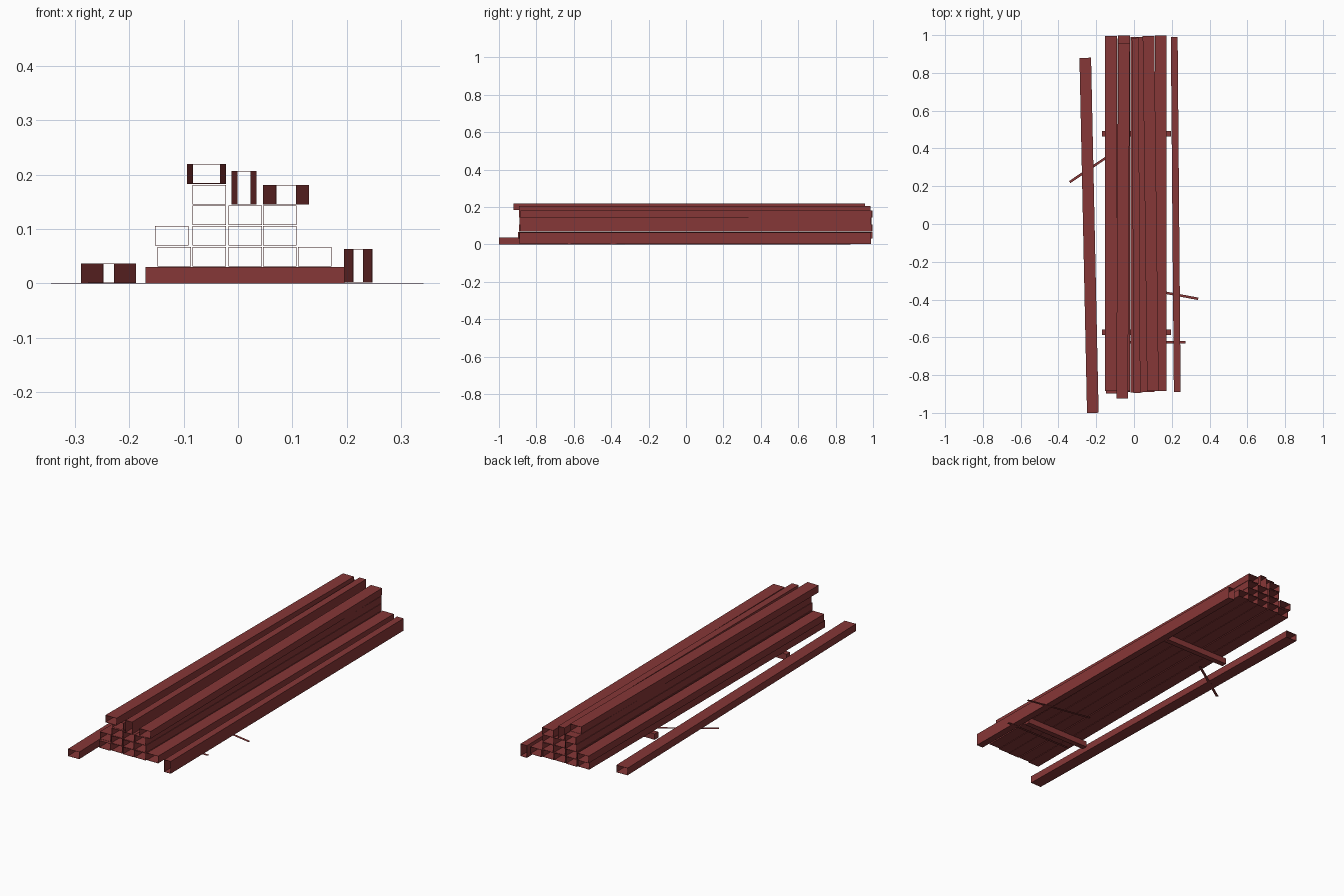
import bpy, bmesh, math
from mathutils import Matrix

if "Cube" in bpy.data.objects:
    bpy.data.objects.remove(bpy.data.objects["Cube"])

red = bpy.data.materials.new("oxide_red")
red.diffuse_color = (0.24, 0.038, 0.038, 1)
red.use_nodes = True
red.node_tree.nodes["Principled BSDF"].inputs["Base Color"].default_value = red.diffuse_color

LENGTH, WIDE, TALL, WALL = 1.88, 0.0615, 0.036, 0.001


def add_object(name, bm, loc, angle):
    bmesh.ops.recalc_face_normals(bm, faces=bm.faces)
    me = bpy.data.meshes.new(name)
    bm.to_mesh(me)
    bm.free()
    me.materials.append(red)
    ob = bpy.data.objects.new(name, me)
    ob.location = loc
    ob.rotation_euler.z = angle
    bpy.context.collection.objects.link(ob)


def tube(name, x, z, y=0.05, angle=0.0, w=WIDE, h=TALL):
    """Open rectangular tube along y; x is its centre, z its underside."""
    bm = bmesh.new()
    rings = []
    for inset in (0, WALL):
        for end in (-LENGTH / 2, LENGTH / 2):
            a, b = w / 2 - inset, h / 2 - inset
            rings.append([bm.verts.new((px, end, pz))
                          for px, pz in ((-a, -b), (a, -b), (a, b), (-a, b))])
    # outer walls, inner walls, front rim, back rim
    for r, s in ((0, 1), (2, 3), (0, 2), (1, 3)):
        for i in range(4):
            j = (i + 1) % 4
            bm.faces.new((rings[r][i], rings[r][j], rings[s][j], rings[s][i]))
    add_object(name, bm, (x, y, z + h / 2), angle)


def bar(name, x, y, size, angle=0.0):
    """Solid bar standing on the ground."""
    bm = bmesh.new()
    bmesh.ops.create_cube(bm, size=1, matrix=Matrix.Diagonal((*size, 1)))
    add_object(name, bm, (x, y, size[2] / 2), angle)


# Straight stacked rows: underside height, then (x centre, y centre) of each tube
rows = [
    (0.031, [(-0.117, 0.043), (-0.053, 0.050), (0.0135, 0.048), (0.0765, 0.050), (0.141, 0.057)]),
    (0.069, [(-0.122, 0.056), (-0.053, 0.050), (0.0135, 0.047), (0.077, 0.052)]),
    (0.107, [(-0.053, 0.052), (0.0135, 0.049), (0.077, 0.050)]),
    (0.145, [(-0.053, 0.058)]),
]
for r, (z, tubes) in enumerate(rows, 1):
    for c, (x, y) in enumerate(tubes, 1):
        tube(f"stacked_tube_{r}_{c}", x, z, y)

# Loose tubes lying slightly skewed on top
tube("top_flat_tube", -0.058, 0.183, 0.017, -0.0053)
tube("top_upright_tube", 0.011, 0.145, 0.046, 0.0053, TALL, WIDE)
tube("top_right_tube", 0.0885, 0.145, 0.055, 0.0125)

# Tubes on the ground either side
tube("ground_left_tube", -0.238, 0.0005, -0.06, 0.0213)
tube("ground_right_tube", 0.221, 0.0015, 0.05, 0.0085, TALL, WIDE)

# Cross supports under the stack
for name, y in (("back_support", 0.478), ("front_support", -0.573)):
    bar(name, 0.013, y, (0.366, 0.028, 0.030))

# Thin strips on the ground
strips = [(-0.34, 0.222, -0.09, 0.39), (0.34, -0.396, 0.0, -0.333), (0.272, -0.625, -0.10, -0.625)]
for i, (x0, y0, x1, y1) in enumerate(strips, 1):
    bar(f"ground_strip_{i}", (x0 + x1) / 2, (y0 + y1) / 2,
        (math.hypot(x1 - x0, y1 - y0), 0.013, 0.0008), math.atan2(y1 - y0, x1 - x0))
